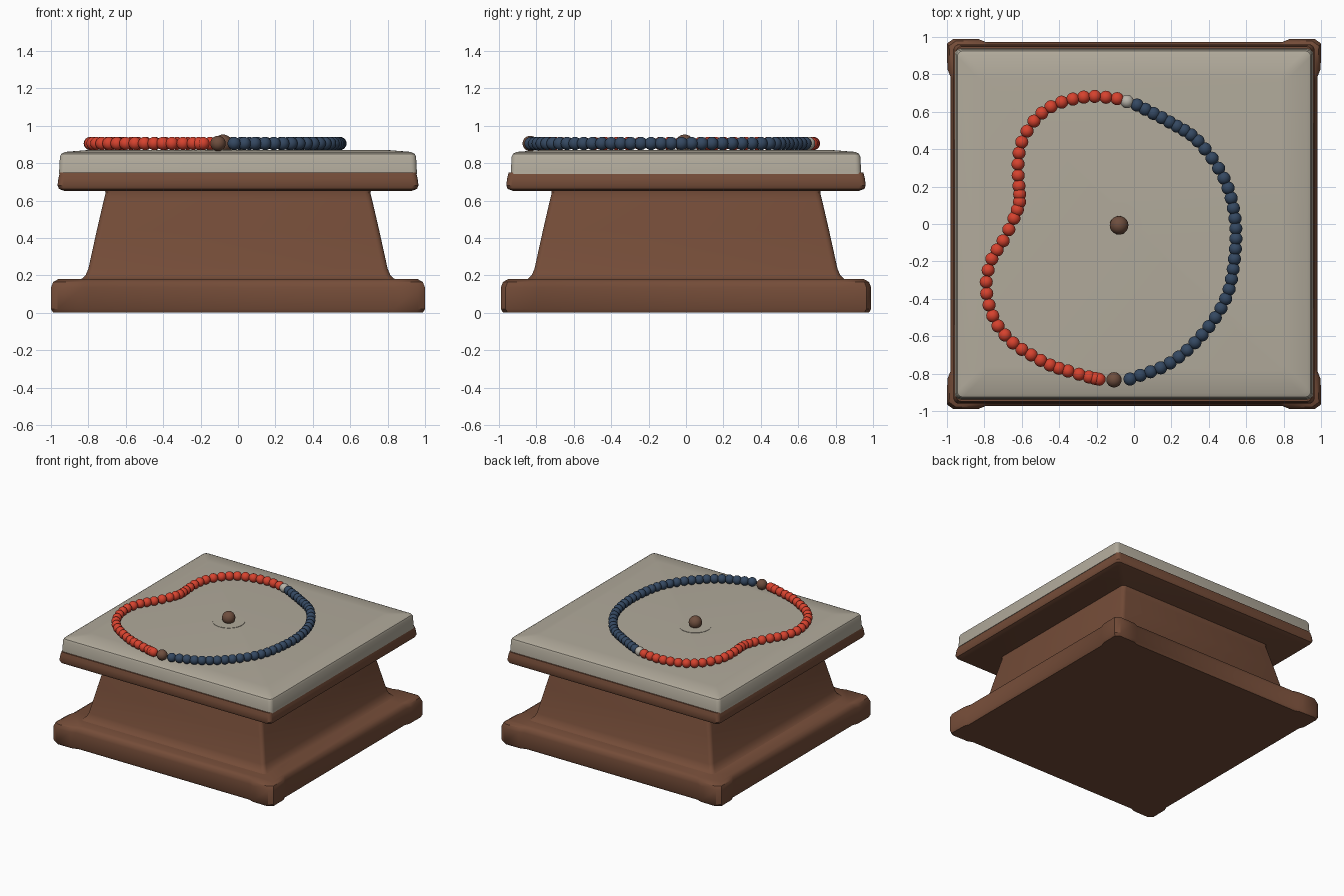
import bpy, bmesh, math
from mathutils import Vector

if "Cube" in bpy.data.objects:
    bpy.data.objects.remove(bpy.data.objects["Cube"])


def material(name, rgb):
    m = bpy.data.materials.new(name)
    lin = [((c / 255 + 0.055) / 1.055) ** 2.4 for c in rgb]
    m.diffuse_color = (*lin, 1)
    m.use_nodes = True
    m.node_tree.nodes["Principled BSDF"].inputs["Base Color"].default_value = m.diffuse_color
    return m


BROWN = material("brown wood", (116, 76, 56))
STONE = material("pale stone", (177, 170, 155))
RED = material("red bead", (214, 66, 46))
BLUE = material("navy bead", (52, 72, 97))
DARK = material("brown bead", (110, 78, 62))
PALE = material("pale bead", (182, 178, 168))


def finish(name, bm, mat, angle=35):
    bmesh.ops.recalc_face_normals(bm, faces=bm.faces)
    me = bpy.data.meshes.new(name)
    bm.to_mesh(me)
    bm.free()
    me.materials.append(mat)
    ob = bpy.data.objects.new(name, me)
    bpy.context.collection.objects.link(ob)
    bpy.context.view_layer.objects.active = ob
    ob.select_set(True)
    bpy.ops.object.shade_smooth_by_angle(angle=math.radians(angle))
    ob.select_set(False)
    return ob


def rounded(hx, hy, r, steps=4):
    """Outline of a rectangle with rounded corners."""
    pts = []
    for k, (sx, sy) in enumerate([(1, 1), (-1, 1), (-1, -1), (1, -1)]):
        for i in range(steps + 1):
            a = math.pi / 2 * (k + i / steps)
            pts.append((sx * (hx - r) + r * math.cos(a), sy * (hy - r) + r * math.sin(a)))
    return pts


def footed(s):
    """Base outline with slightly projecting corner blocks."""
    quarter = [(.982, .79), (.998, .83), (1, .965), (.965, .99), (.83, .988), (.79, .972)]
    pts = []
    for sx, sy in [(1, 1), (-1, 1), (-1, -1), (1, -1)]:
        q = quarter if sx * sy > 0 else quarter[::-1]
        pts += [(sx * (x - s), sy * (y - s)) for x, y in q]
    return pts


def loft(name, rings, mat):
    """Skin a stack of (outline, z) rings and cap both ends."""
    bm = bmesh.new()
    loops = [[bm.verts.new((x, y, z)) for x, y in pts] for pts, z in rings]
    n = len(loops[0])
    for a, b in zip(loops, loops[1:]):
        for i in range(n):
            bm.faces.new((a[i], a[(i + 1) % n], b[(i + 1) % n], b[i]))
    bm.faces.new(loops[0][::-1])
    bm.faces.new(loops[-1])
    return finish(name, bm, mat)


# Pedestal base, waist and cap
loft("base", [(footed(s), z) for s, z in
              [(.012, 0), (.0, .02), (.0, .135), (.012, .165), (.04, .18)]], BROWN)
loft("waist", [(rounded(h, h + .01, .03), z) for h, z in
               [(.86, .17), (.835, .182), (.815, .2), (.80, .235),
                (.755, .44), (.718, .60), (.708, .64), (.715, .67)]], BROWN)
loft("cap", [(rounded(h, h - .004, .03), z) for h, z in
             [(.93, .652), (.957, .662), (.965, .68), (.96, .72), (.952, .75)]], BROWN)

# Stone slab with a softened upper edge
loft("stone_slab", [(rounded(h, h - .02, .03), z) for h, z in
                    [(.958, .742), (.956, .76), (.952, .835), (.945, .85),
                     (.925, .86), (.80, .87)]], STONE)

# Shallow disc under the centre bead
loft("centre_disc", [([(-.08 + .12 * math.cos(i * math.tau / 48),
                        -.005 + .12 * math.sin(i * math.tau / 48)) for i in range(48)], z)
                     for z in (.866, .873)], STONE)


def beads(name, centres, radius, mat, z=.905):
    bm = bmesh.new()
    for x, y in centres:
        d = bmesh.ops.create_uvsphere(bm, u_segments=20, v_segments=12, radius=radius)
        bmesh.ops.translate(bm, verts=d["verts"], vec=(x, y, z))
    return finish(name, bm, mat, 60)


def spline(pts, per):
    """Catmull-Rom samples, a fixed number of beads per span."""
    p = [Vector(q) for q in pts]
    p = [2 * p[0] - p[1]] + p + [2 * p[-1] - p[-2]]
    out = []
    for a, b, c, d in zip(p, p[1:], p[2:], p[3:]):
        for i in range(per):
            t = i / per
            out.append(.5 * (2 * b + (c - a) * t + (2 * a - 5 * b + 4 * c - d) * t ** 2
                             + (3 * b - a - 3 * c + d) * t ** 3))
    return out + [p[-2]]


# Bead necklace: red half with a dent, navy half as a smooth arc
red_path = [(-.09, .67), (-.21, .682), (-.327, .668), (-.444, .627), (-.535, .55),
            (-.60, .438), (-.62, .32), (-.615, .203), (-.612, .118), (-.642, .03),
            (-.70, -.09), (-.76, -.187), (-.79, -.31), (-.775, -.433), (-.727, -.545),
            (-.647, -.636), (-.55, -.70), (-.449, -.754), (-.353, -.786),
            (-.24, -.818), (-.187, -.83)]
blue_path = [(.016, .636), (.19, .545), (.342, .444), (.481, .245), (.54, .03),
             (.537, -.187), (.49, -.40), (.364, -.593), (.193, -.743), (-.021, -.829)]
beads("red_beads", spline(red_path, 2), .035, RED)
beads("navy_beads", spline(blue_path, 4), .035, BLUE)
beads("pale_bead", [(-.037, .655)], .036, PALE)
beads("brown_bead", [(-.107, -.833)], .041, DARK)
beads("centre_bead", [(-.08, -.007)], .05, DARK, .903)
